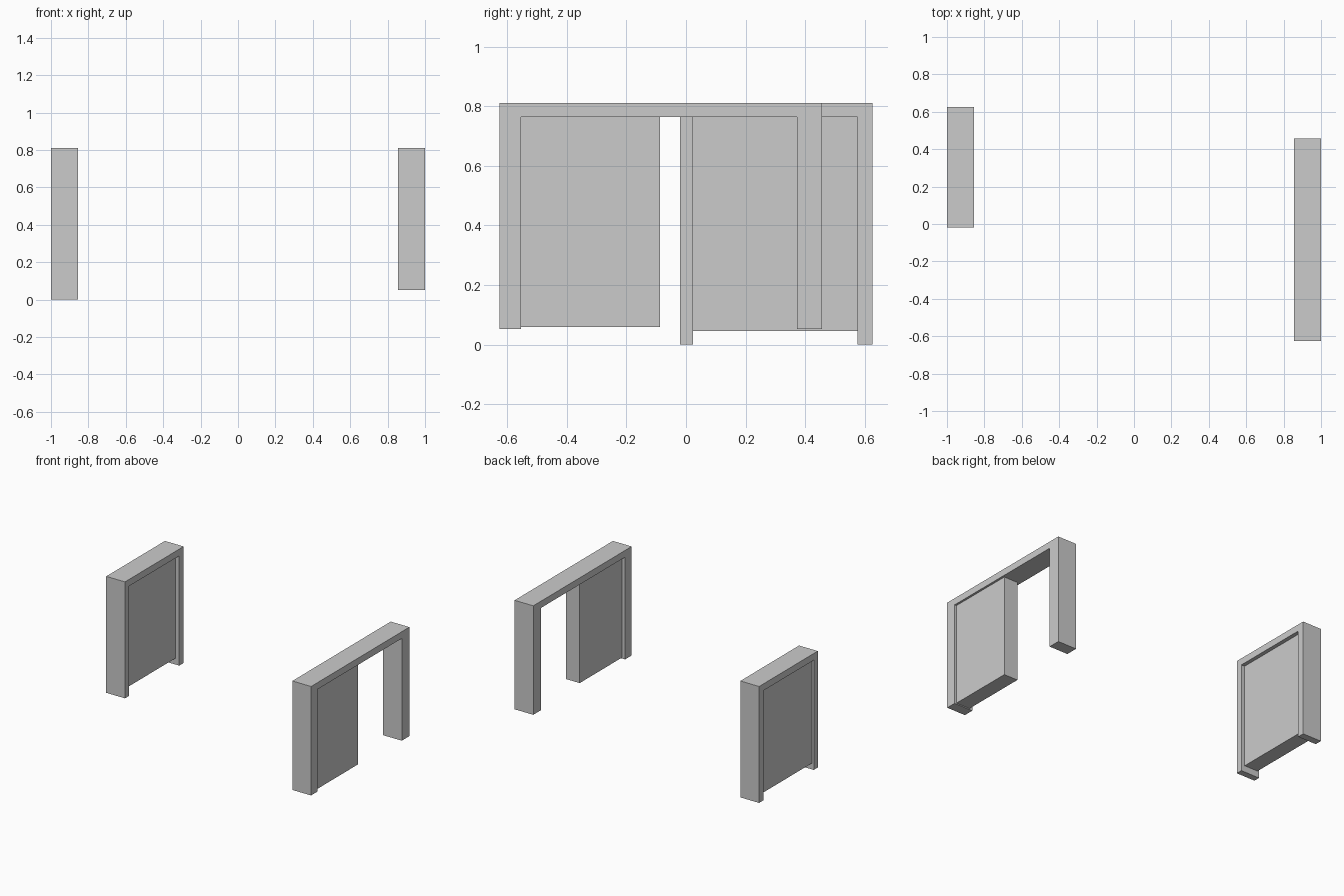
import bpy

if "Cube" in bpy.data.objects:
    bpy.data.objects.remove(bpy.data.objects["Cube"])


def extrude_profile(name, profile, x0, x1):
    """Solid made by extruding a (y, z) outline along x."""
    n = len(profile)
    verts = [(x, y, z) for x in (x0, x1) for y, z in profile]
    faces = [tuple(reversed(range(n))), tuple(range(n, 2 * n))]
    faces += [(i, (i + 1) % n, (i + 1) % n + n, i + n) for i in range(n)]
    mesh = bpy.data.meshes.new(name)
    mesh.from_pydata(verts, [], faces)
    obj = bpy.data.objects.new(name, mesh)
    bpy.context.collection.objects.link(obj)
    return obj


def door_frame(name, x, y, z):
    """Two posts joined by a lintel; y lists outer and inner post edges."""
    y0, y1, y2, y3 = y
    foot, under, top = z
    outline = [(y0, foot), (y1, foot), (y1, under), (y2, under),
               (y2, foot), (y3, foot), (y3, top), (y0, top)]
    return extrude_profile(name, outline, *x)


def door_panel(name, x, y, z):
    outline = [(y[0], z[0]), (y[1], z[0]), (y[1], z[1]), (y[0], z[1])]
    return extrude_profile(name, outline, *x)


UNDER, TOP = 0.763, 0.81

# Left doorway, closed by a full-width panel
door_frame("left_door_frame", (-1.0, -0.856),
           (-0.02, 0.024, 0.576, 0.625), (0.0, UNDER, TOP))
door_panel("left_door_panel", (-0.988, -0.883), (0.024, 0.576), (0.045, UNDER))

# Right doorway, wider, with a panel covering only the front half
door_frame("right_door_frame", (0.856, 1.0),
           (-0.625, -0.553, 0.372, 0.456), (0.052, UNDER, TOP))
door_panel("right_door_panel", (0.879, 0.985), (-0.553, -0.087), (0.059, UNDER))
